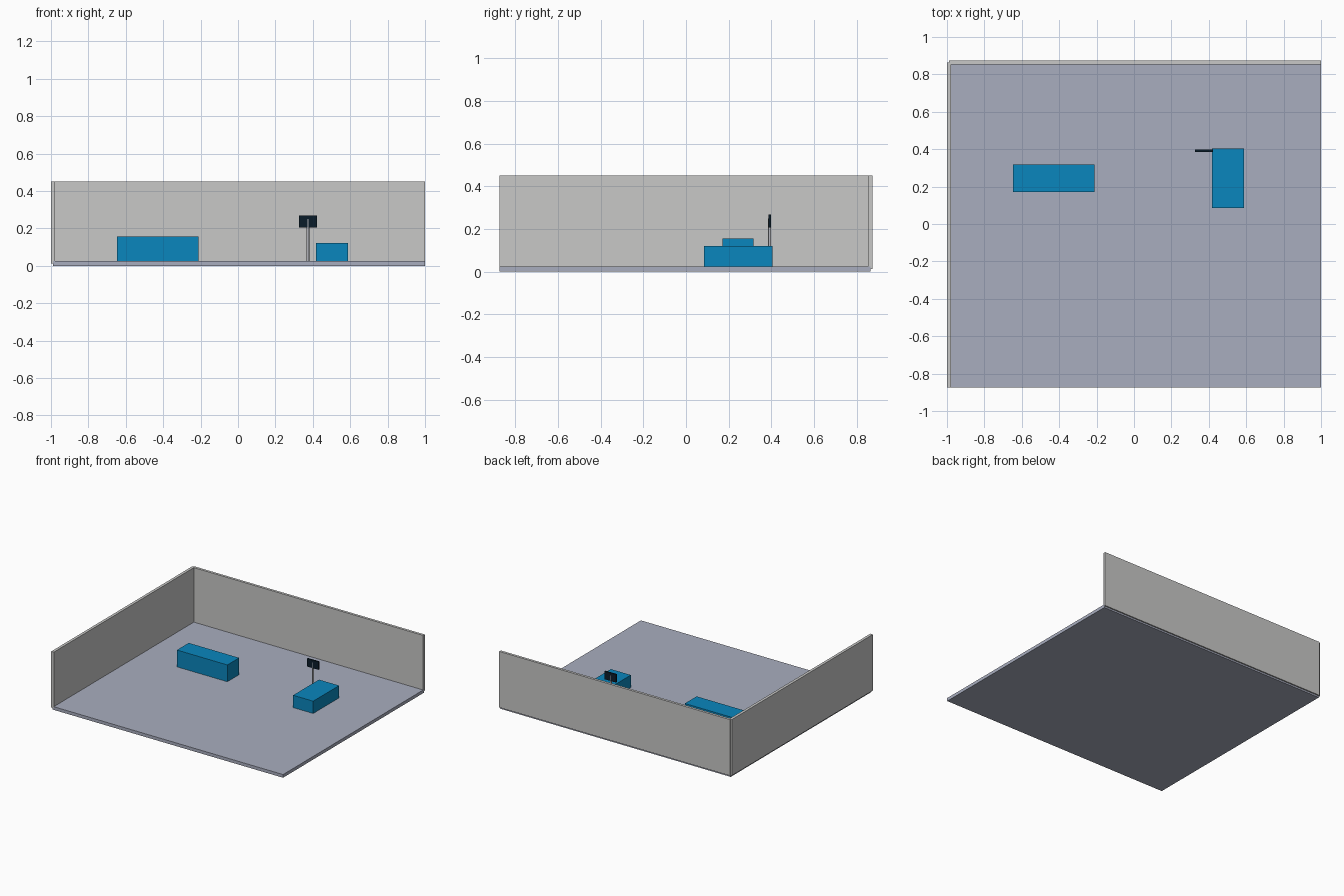
import bpy

cube = bpy.data.objects.get("Cube")
if cube:
    bpy.data.objects.remove(cube, do_unlink=True)


def material(name, r, g, b):
    m = bpy.data.materials.new(name)
    m.use_nodes = True
    m.diffuse_color = (r, g, b, 1)
    m.node_tree.nodes["Principled BSDF"].inputs["Base Color"].default_value = (r, g, b, 1)
    return m


def finish(name, mat):
    obj = bpy.context.object
    obj.name = obj.data.name = name
    obj.data.materials.append(mat)
    return obj


def box(name, mat, x, y, z):
    """Box spanning the given (low, high) ranges."""
    bpy.ops.mesh.primitive_cube_add(size=1, location=[sum(r) / 2 for r in (x, y, z)])
    obj = finish(name, mat)
    obj.scale = [r[1] - r[0] for r in (x, y, z)]
    bpy.ops.object.transform_apply(location=False, rotation=False, scale=True)
    return obj


wall_grey = material("wall grey", 0.578, 0.578, 0.571)
floor_grey = material("floor blue grey", 0.397, 0.423, 0.52)
blue = material("bright blue", 0.003, 0.24, 0.51)
dark = material("dark navy", 0.003, 0.012, 0.023)
metal = material("pole grey", 0.45, 0.46, 0.5)

FLOOR, WALL_BASE, WALL_TOP = 0.025, 0.013, 0.45

# Floor and the two walls meeting at the back right corner
box("floor", floor_grey, (-0.99, 1), (-0.873, 0.863), (0, FLOOR))
box("right_wall", wall_grey, (-1, -0.978), (-0.873, 0.863), (WALL_BASE, WALL_TOP))
box("back_wall", wall_grey, (-0.99, 1), (0.853, 0.873), (WALL_BASE, WALL_TOP))

# Furniture blocks
box("long_block", blue, (-0.647, -0.212), (0.172, 0.317), (FLOOR, 0.156))
box("short_block", blue, (0.416, 0.589), (0.085, 0.404), (FLOOR, 0.121))

# Sign board on a thin pole
box("sign_board", dark, (0.325, 0.423), (0.386, 0.398), (0.206, 0.268))
bpy.ops.mesh.primitive_cylinder_add(vertices=16, radius=0.007, depth=0.25 - FLOOR,
                                    location=(0.374, 0.392, (0.25 + FLOOR) / 2))
finish("sign_pole", metal)
bpy.ops.object.shade_smooth_by_angle()
